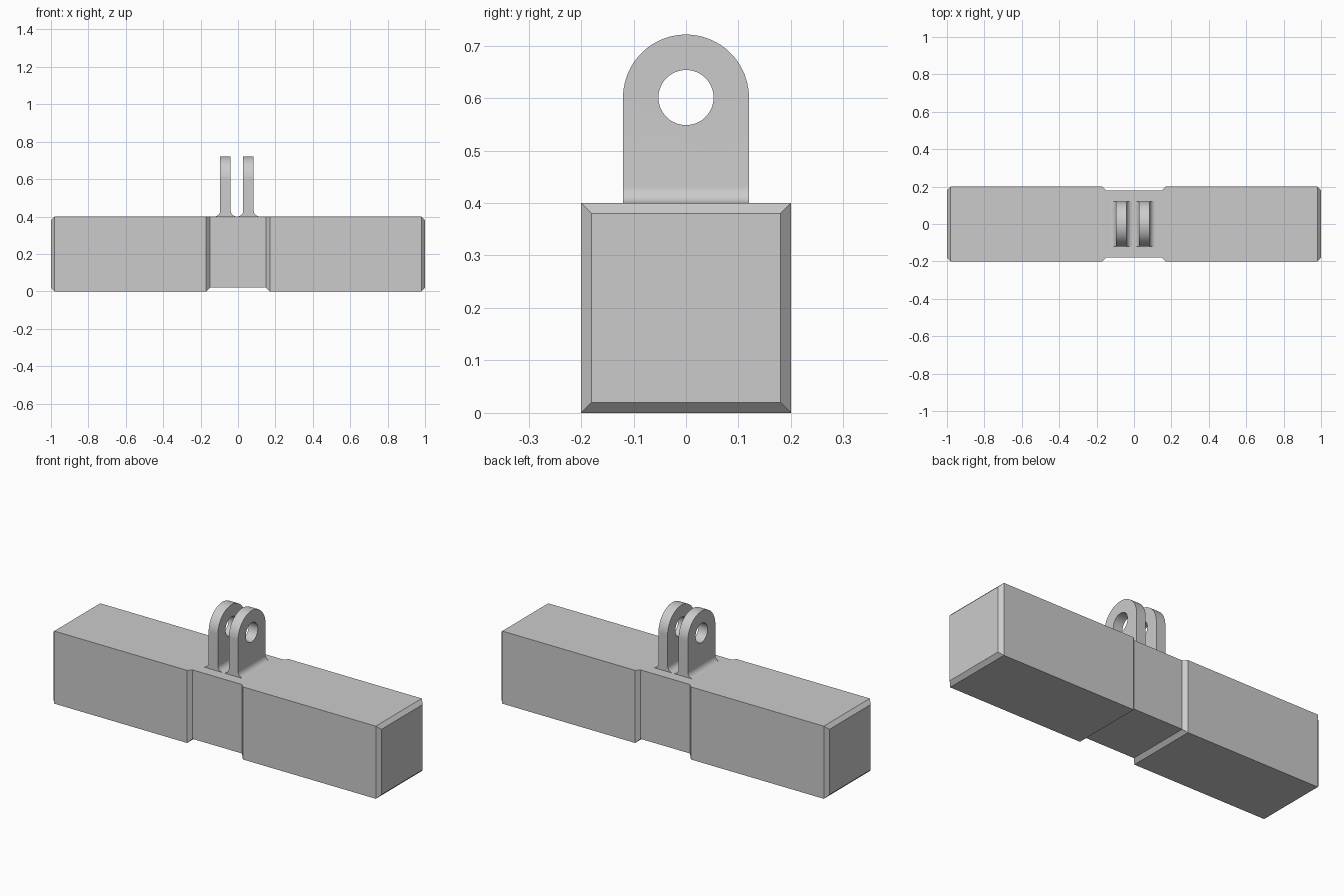
import bpy, bmesh
from math import sin, cos, pi, radians

cube = bpy.data.objects.get("Cube")
if cube:
    bpy.data.objects.remove(cube)

grey = bpy.data.materials.new("light grey")
grey.use_nodes = True
colour = (0.6, 0.6, 0.6, 1)
grey.diffuse_color = colour
grey.node_tree.nodes["Principled BSDF"].inputs["Base Color"].default_value = colour


def loft(name, rings):
    """Skin a stack of four-cornered rings and cap both ends."""
    bm = bmesh.new()
    loops = [[bm.verts.new(p) for p in ring] for ring in rings]
    for a, b in zip(loops, loops[1:]):
        for i in range(4):
            j = (i + 1) % 4
            bm.faces.new((a[i], a[j], b[j], b[i]))
    bm.faces.new(loops[0])
    bm.faces.new(loops[-1])
    bmesh.ops.recalc_face_normals(bm, faces=bm.faces)
    mesh = bpy.data.meshes.new(name)
    bm.to_mesh(mesh)
    bm.free()
    mesh.materials.append(grey)
    obj = bpy.data.objects.new(name, mesh)
    bpy.context.collection.objects.link(obj)
    return obj


def activate(obj):
    bpy.ops.object.select_all(action='DESELECT')
    obj.select_set(True)
    bpy.context.view_layer.objects.active = obj


# Square bar: chamfered ends, waist recessed on front, back and bottom
C, TOP, HALF = 0.02, 0.4, 0.2
half_bar = [(1, C, TOP - C), (1 - C, 0, TOP), (0.17, 0, TOP), (0.15, C, TOP)]
sections = [(-x, inset, top) for x, inset, top in half_bar] + half_bar[::-1]
loft("bar", [[(x, -HALF + i, i), (x, HALF - i, i), (x, HALF - i, t), (x, -HALF + i, t)]
             for x, i, t in sections])

# Mounting prongs: filleted foot, straight sides, round top
R, EYE_Z, FILLET, THICK = 0.12, 0.601, 0.032, 0.028
rows = [(R, THICK + FILLET, TOP - 0.01)]
for k in range(11):
    a = k / 10 * pi / 2
    rows.append((R, THICK + FILLET * (1 - sin(a)), TOP + FILLET * (1 - cos(a))))
for k in range(33):
    a = k / 32 * pi / 2 * 0.995
    rows.append((R * cos(a), THICK, EYE_Z + R * sin(a)))

# Round cutter for the eye holes
bpy.ops.mesh.primitive_cylinder_add(vertices=64, radius=0.0525, depth=0.5,
                                    location=(0, 0, EYE_Z), rotation=(0, pi / 2, 0))
cutter = bpy.context.object
cutter.name = "eye_cutter"
cutter.hide_render = True
cutter.data.materials.append(grey)

for name, cx in (("right_prong", -0.067), ("left_prong", 0.056)):
    prong = loft(name, [[(cx - t, -w, z), (cx + t, -w, z), (cx + t, w, z), (cx - t, w, z)]
                        for w, t, z in rows])
    hole = prong.modifiers.new("eye", 'BOOLEAN')
    hole.operation = 'DIFFERENCE'
    hole.solver = 'EXACT'
    hole.object = cutter
    activate(prong)
    bpy.ops.object.modifier_apply(modifier=hole.name)
    bpy.ops.object.shade_smooth_by_angle(angle=radians(30))

bpy.data.objects.remove(cutter)
